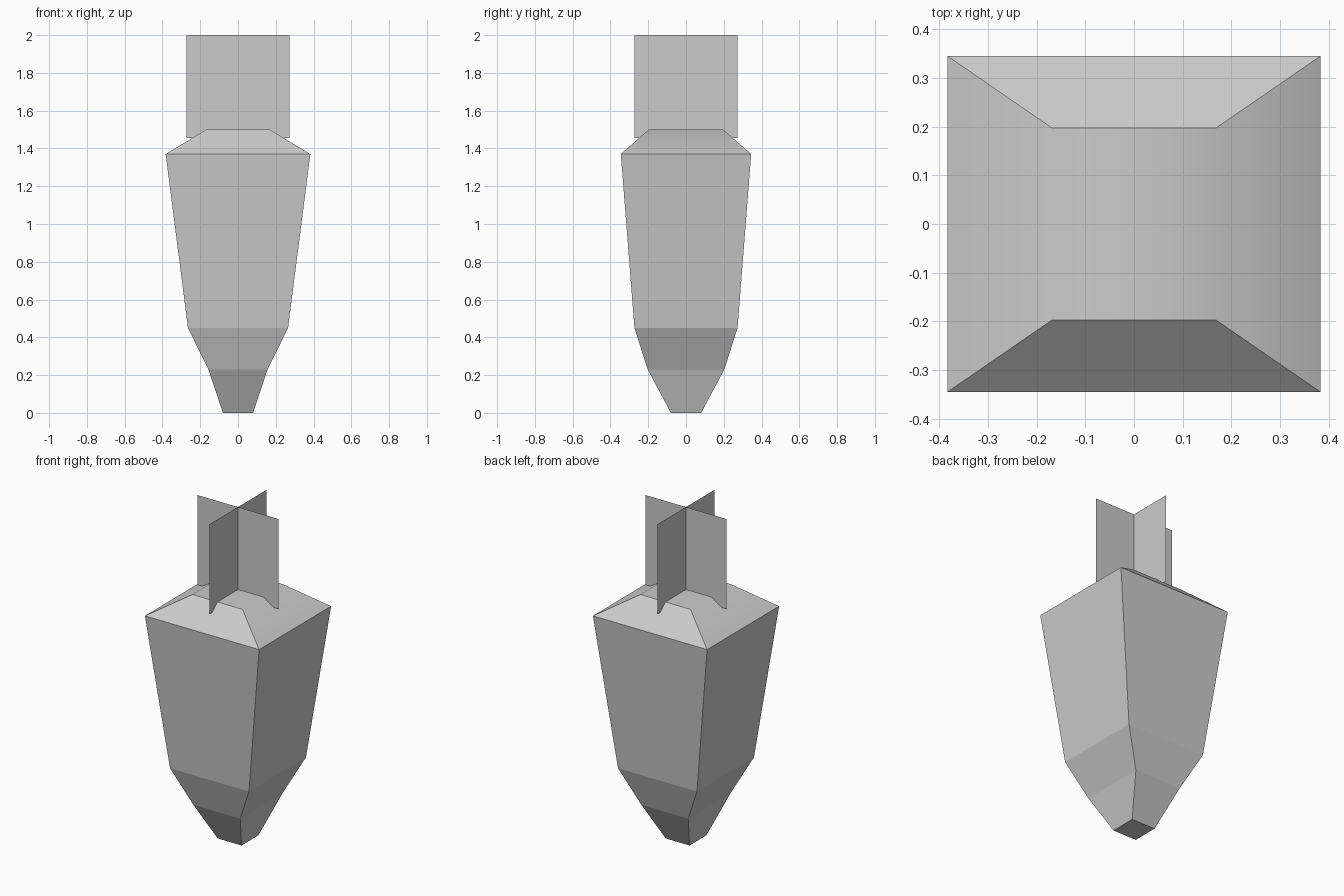
import bpy, bmesh

if "Cube" in bpy.data.objects:
    bpy.data.objects.remove(bpy.data.objects["Cube"])

def make_object(name, bm):
    mesh = bpy.data.meshes.new(name)
    bm.to_mesh(mesh)
    bm.free()
    obj = bpy.data.objects.new(name, mesh)
    bpy.context.collection.objects.link(obj)
    return obj

# Body: rectangular sections as (z, half width x, half depth y)
sections = [(0.0, 0.08, 0.08), (0.23, 0.157, 0.203), (0.45, 0.265, 0.273),
            (1.37, 0.383, 0.345), (1.50, 0.168, 0.197)]
corners = [(-1, -1), (1, -1), (1, 1), (-1, 1)]
bm = bmesh.new()
rings = [[bm.verts.new((cx * hx, cy * hy, z)) for cx, cy in corners]
         for z, hx, hy in sections]
bm.faces.new(rings[0][::-1])
for low, high in zip(rings, rings[1:]):
    for i in range(4):
        j = (i + 1) % 4
        face = bm.faces.new((low[i], low[j], high[j], high[i]))
        # Left and right shoulders blend smoothly into the flat top
        face.smooth = high is rings[-1] and i in (1, 3)
bm.faces.new(rings[-1]).smooth = True
bm.normal_update()
make_object("body", bm)

# Tail fins: four thin sheets meeting on the centre line
for name, dx, dy in (("right_fin", 1, 0), ("back_fin", 0, 1),
                     ("left_fin", -1, 0), ("front_fin", 0, -1)):
    bm = bmesh.new()
    r, bottom, top = 0.272, 1.455, 2.0
    bm.faces.new([bm.verts.new(p) for p in (
        (0, 0, bottom), (dx * r, dy * r, bottom), (dx * r, dy * r, top), (0, 0, top))])
    bm.normal_update()
    make_object(name, bm)
